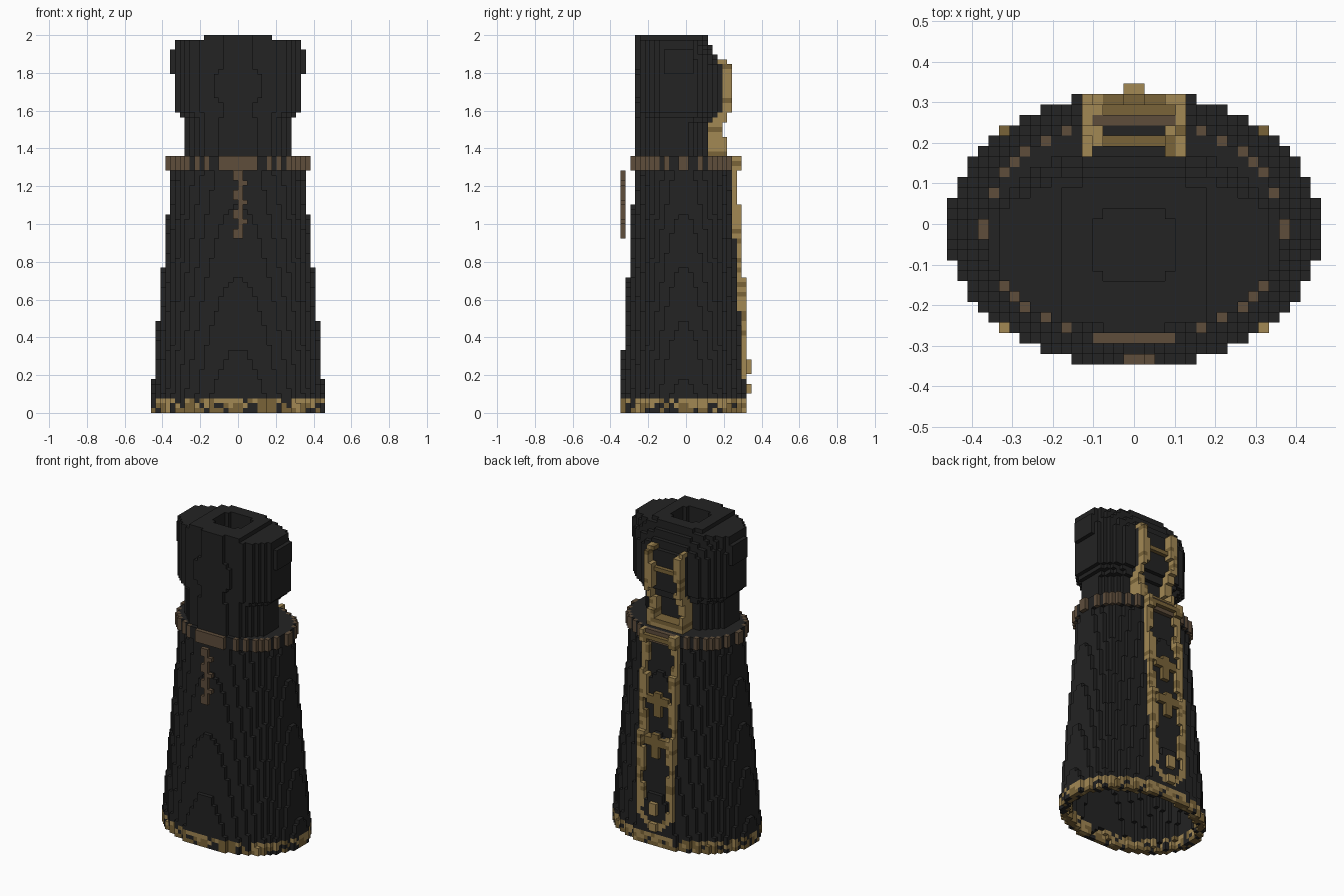
import bpy, bmesh, random
from mathutils import Vector

random.seed(7)
V = 2 / 78                       # size of one cube
cube = bpy.data.objects.get("Cube")
if cube:
    bpy.data.objects.remove(cube)


def material(name, rgb):
    lin = [(c / 255 / 12.92) if c < 11 else ((c / 255 + 0.055) / 1.055) ** 2.4 for c in rgb]
    m = bpy.data.materials.new(name)
    m.use_nodes = True
    m.diffuse_color = (*lin, 1)
    bsdf = next(n for n in m.node_tree.nodes if n.type == 'BSDF_PRINCIPLED')
    bsdf.inputs["Base Color"].default_value = (*lin, 1)
    return m


BLACK, GOLD, BRONZE, BROWN = range(4)
materials = [material("black_cloth", (35, 35, 35)), material("gold_trim", (162, 136, 84)),
             material("dark_gold_trim", (122, 100, 57)), material("brown_cord", (94, 77, 59))]

parts = {}                       # part name -> {cell: colour}
filled = set()


def put(part, cell, colour):
    """Place a cube, replacing any cube of another part."""
    for cells in parts.values():
        cells.pop(cell, None)
    parts.setdefault(part, {})[cell] = colour
    filled.add(cell)


def in_oval(x, y, w, d, n=2):
    return w > 0 and d > 0 and (abs(x) / w) ** n + (abs(y) / d) ** n <= 1


def slab(k, centre, w, front, back, n=2):
    """Yield the cells of one oval layer with their offsets from its centre."""
    for i in range(-18, 18):
        for j in range(27):
            x, y = i + 0.5, j + 0.5 - centre
            if in_oval(x, y, w, front if y < 0 else back, n):
                yield (i, j, k), x, y


# Flared hollow robe with a worn gold hem
hem_odds = [(0.2, 0.65, 0.15), (0.3, 0.4, 0.3), (0.2, 0.15, 0.65)]
for k in range(53):
    w, d = (18.1 - 0.088 * k, 13.35 - 0.0667 * k) if k < 50 else (14, 10.35)
    for cell, x, y in slab(k, 13, w, d, d):
        if k < 49 and in_oval(x, y, w - 1.7, d - 1.7):
            continue
        colour = BLACK
        if k < 3:
            colour = random.choices((BLACK, BRONZE, GOLD), hem_odds[k])[0]
        parts.setdefault("robe", {})[cell] = colour
        filled.add(cell)

# Belt ring around the waist
for k in range(50, 53):
    for cell, x, y in slab(k, 13, 14.55, 10.9, 10.9):
        if cell not in filled:
            put("belt", cell, BROWN)

# Hanging cord in front of the robe
for k in range(36, 50):
    put("belt_tie", (0, 0, k), BROWN)
    if k % 4 != 2:
        put("belt_tie", (-1 if k % 4 < 2 else 1, 0, k), BROWN)

# Upper body
for k in range(53, 61):
    for cell, x, y in slab(k, 11, 11.2, 8.05, 8.05):
        put("upper_body", cell, BLACK)

# Shoulders, rounded towards the back, with a sunken neck opening
for k in range(60, 78):
    w = 11.2 if k == 60 else 12.3 if k == 61 else 13.3
    back = 8.8 - max(0, k - 71) * 0.5
    if k < 62:
        back = 7.8
    for cell, x, y in slab(k, 12, w, 8.6, back, 2.4):
        top_cut = k == 77 and abs(x) > 7
        neck = k > 68 and in_oval(x, y + 0.5, 4.2, 3.7, 3)
        if not (top_cut or neck):
            put("shoulders", cell, BLACK)

# Raised chest octagon and side pads
for k in range(63, 72):
    for i in range(-5, 5):
        if abs(i + 0.5) + abs(k - 67) < 7:
            put("chest_pad", (i, 3, k), BLACK)
for k in range(70, 75):
    for j in range(9, 15):
        for i in (-14, 13):
            put("side_pads", (i, j, k), BLACK)

# Gold-edged stole running down the back
solid = set(filled)


def back_row(i, k):
    return max((j for j in range(27) if (i, j, k) in solid), default=18)


def trim(i, k, colour, lift=1):
    """Lay a stole cube on the back, filled in down to the cloth."""
    row = min(25, back_row(0, k) + lift)
    start = min(row, back_row(i, k) + 1)
    for j in range(start, row + 1):
        put("stole", (i, j, k), colour)


for k in range(4, 73):
    lift = 3 if 53 <= k < 57 else 2 if 57 <= k < 62 else 1
    if k > 61:
        lift = 2
    for i in range(-5, 5):
        x = abs(i + 0.5)
        wide = (k // 3 + (i > 0)) % 3 != 0
        edge = x == 4.5 or (x == 3.5 and wide)
        if k < 8:
            edge = abs(x - (k - 3)) < 1.2
        if edge:
            trim(i, k, GOLD if random.random() < 0.8 else BRONZE, lift)

# Cross bars at the waist and the shoulders
for i in range(-4, 4):
    for k in (51, 53, 54):
        trim(i, k, GOLD if k == 53 else BRONZE, 3 if k > 52 else 1)
    trim(i, 67, BRONZE, 1)

# Two crosses and the small pendant on the stole
for base in (22, 32):
    for k in range(base, base + 6):
        for i in (-1, 0):
            trim(i, k, BRONZE)
    for k in (base + 3, base + 4):
        for i in range(-3, 3):
            trim(i, k, BRONZE)
for i in (-1, 0):
    for k in (4, 5, 8, 9, 10):
        put("stole_pendant", (i, 26, k), GOLD)

# Build each part from the exposed sides of its cubes
SIDES = [Vector(s) for s in ((1, 0, 0), (-1, 0, 0), (0, 1, 0), (0, -1, 0), (0, 0, 1), (0, 0, -1))]
origin = Vector((0.5, 0.5 - 13.5, 0.5))
for name, cells in parts.items():
    bm = bmesh.new()
    corners = {}

    def vert(p):
        key = tuple(round(c * 2) for c in p)
        if key not in corners:
            corners[key] = bm.verts.new(p * V)
        return corners[key]

    for cell, colour in cells.items():
        mid = Vector(cell) + origin
        for s in SIDES:
            if tuple(int(a + b) for a, b in zip(cell, s)) in filled:
                continue
            u = Vector((s.y, s.z, s.x)) / 2
            t = s.cross(u)
            c = mid + s / 2
            face = bm.faces.new([vert(c + a * u + b * t)
                                 for a, b in ((1, 1), (-1, 1), (-1, -1), (1, -1))])
            face.material_index = colour
    mesh = bpy.data.meshes.new(name)
    for m in materials:
        mesh.materials.append(m)
    bm.to_mesh(mesh)
    bm.free()
    bpy.context.collection.objects.link(bpy.data.objects.new(name, mesh))
